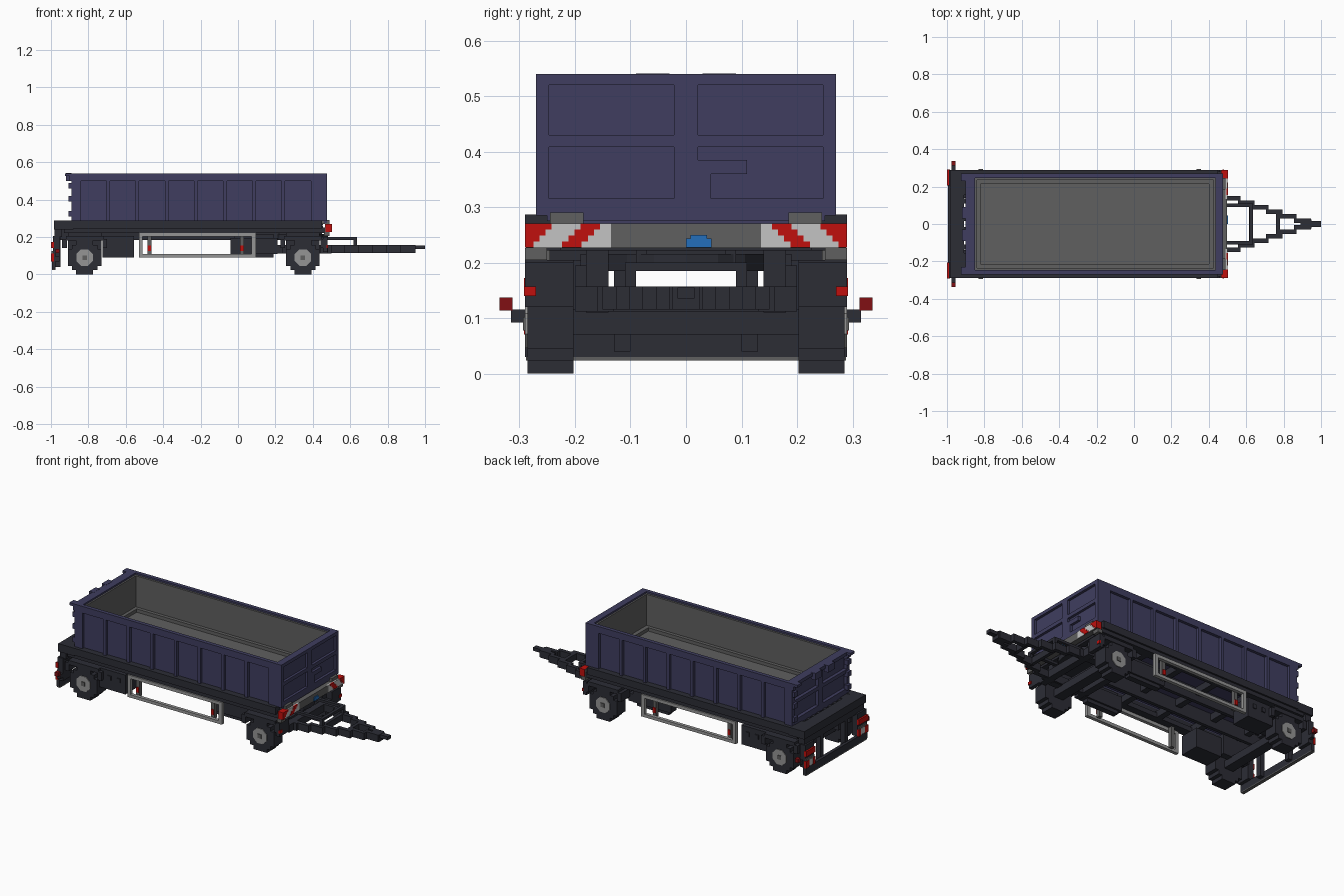
import bpy, bmesh, math
from mathutils import Matrix

old = bpy.data.objects.get("Cube")
if old:
    bpy.data.objects.remove(old, do_unlink=True)


def material(name, red, green, blue):
    m = bpy.data.materials.new(name)
    m.use_nodes = True
    m.diffuse_color = (red, green, blue, 1)
    m.node_tree.nodes["Principled BSDF"].inputs["Base Color"].default_value = (red, green, blue, 1)
    return m


navy = material("navy_paint", .05, .048, .115)
dark = material("dark_chassis", .025, .026, .036)
grey = material("mid_grey", .115, .115, .115)
silver = material("light_grey", .3, .3, .3)
white = material("white_stripe", .55, .55, .55)
red = material("bright_red", .53, .005, .004)
deep_red = material("deep_red", .22, .005, .007)
sky = material("bright_blue", .017, .156, .5)


def finish(name, mat, bm):
    mesh = bpy.data.meshes.new(name)
    bm.to_mesh(mesh)
    bm.free()
    mesh.materials.append(mat)
    obj = bpy.data.objects.new(name, mesh)
    bpy.context.scene.collection.objects.link(obj)
    return obj


def add_box(bm, x, y, z):
    centre = [(a + b) / 2 for a, b in (x, y, z)]
    size = [abs(b - a) for a, b in (x, y, z)]
    bmesh.ops.create_cube(bm, size=1, matrix=Matrix.Translation(centre) @ Matrix.Diagonal((*size, 1)))


def boxes(name, mat, items, mirror=False):
    """One object from several boxes, optionally repeated on the other side."""
    bm = bmesh.new()
    for x, y, z in items:
        add_box(bm, x, y, z)
        if mirror:
            add_box(bm, x, (-y[1], -y[0]), z)
    return finish(name, mat, bm)


def box(name, mat, x, y, z, mirror=False):
    return boxes(name, mat, [(x, y, z)], mirror)


def span(half):
    return (-half, half)


# Container shell
rear, front, half, low, top = -.89, .475, .27, .285, .54
box("container_base", navy, (rear + .01, front - .02), span(.21), (.265, .31))
box("container_sides", navy, (rear, front - .01), (.247, .253), (low, top - .01), True)
boxes("container_ends", navy, [((rear + .02, rear + .04), span(.25), (low, top - .01)),
                               ((front - .04, front - .015), span(.25), (low, top - .01))])
boxes("container_side_rim", navy, [((rear - .01, front), (.247, half), (.5, top))], True)
boxes("container_end_rim", navy, [((rear - .01, rear + .04), span(half), (.52, top)),
                                  ((front - .04, front), span(half), (.52, top))])
box("container_floor", grey, (rear + .03, front - .03), span(.24), (.305, .325))
box("container_liner", grey, (rear + .03, front - .03), (.235, .248), (.31, .53), True)
box("container_floor_step", grey, (rear + .03, front - .03), (.215, .24), (.32, .345), True)
boxes("container_end_liner", grey, [((rear + .03, rear + .05), span(.24), (.31, .53)),
                                    ((front - .05, front - .03), span(.24), (.31, .53)),
                                    ((rear + .04, rear + .07), span(.22), (.32, .345)),
                                    ((front - .075, front - .04), span(.22), (.32, .345))])

# Container side ribs at an even pitch
pitch, first = .156, -.84
ribs = [((first + i * pitch - .019, first + i * pitch), (.25, half), (low, .51)) for i in range(1, 8)]
ribs += [((rear, first), (.25, half), (low, .51)), ((first + 8 * pitch - .019, front), (.25, half), (low, .51))]
boxes("container_ribs", navy, ribs, True)

# Container end frames: posts and cross rails around four recessed panels
for name, a, b in (("front", front - .016, front), ("rear", rear, rear + .021)):
    frame = [((a, b), (s * .247, s * half), (low, top - .01)) for s in (-1, 1)]
    frame += [((a, b), span(.022), (low, top - .01))]
    frame += [((a, b), span(.25), z) for z in ((low - .01, .315), (.408, .43))]
    boxes(name + "_panel_frame", navy, frame)
boxes("front_catch", navy, [((front - .02, front), (.02, .11), (.36, .385)),
                            ((front - .02, front), (.02, .045), (.315, .37))])
boxes("rear_hinges", navy, [((rear - .035, rear), (.23, half), (.525, top)),
                            ((rear - .03, rear), (.03, .09), (.5, top + .001))], True)
boxes("door_latches", navy, [((rear - .015, rear + .01), (.235, .268), (z, z + .03))
                             for z in (.31, .39, .46)], True)

# Chassis rails and crossmembers
box("side_rail", dark, (-.97, .45), (.245, .29), (.245, .287), True)
box("side_rail_lower", dark, (-.93, .47), (.225, .28), (.222, .25), True)
box("inner_rail", dark, (-.96, .45), (.07, .09), (.185, .265), True)
boxes("crossmembers", dark, [((x, x + .035), span(.27), (.222, .262))
                             for x in (-.85, -.62, -.38, -.14, .1, .25, .42)])
box("rear_platform", dark, (-.985, -.91), span(.29), (.24, .287))
boxes("rear_slot_teeth", dark, [((-.915, -.885), (y, y + .028), (.25, .28))
                                for y in (.015, .062, .109, .156)], True)
box("rear_slot_border", dark, (-.915, -.88), (.18, .29), (.24, .285), True)
box("rear_beam", dark, (-.98, -.94), span(.28), (.2, .245))

# Striped front bumper
box("bumper", grey, (.465, .498), span(.288), (.226, .27))
box("bumper_upper_pads", grey, (.45, .49), (.185, .245), (.27, .29), True)
box("bumper_lower_pads", grey, (.46, .49), (.25, .29), (.205, .226), True)
box("bumper_white_panel", white, (.49, .5), (.135, .288), (.227, .27), True)
stripes = []
for row in range(4):
    z = .227 + row * .0108
    shift = (3 - row) * .011
    stripes.append(((.495, .502), (.155 + shift, .19 + shift), (z, z + .0108)))
    stripes.append(((.467, .502), (.242 + shift, .29), (z, z + .0108)))
boxes("bumper_red_stripes", red, stripes, True)
boxes("bumper_badge", sky, [((.495, .502), (0, .046), (.227, .243)),
                            ((.495, .502), (.008, .038), (.24, .25))])

# Stepped wheels with eight-sided hubs
step, radius, axle = .0225, .095, .09
for place, cx in (("rear", -.82), ("front", .347)):
    rows = []
    for k in range(8):
        z = k * step
        reach = round(math.sqrt(radius ** 2 - (z + step / 2 - axle) ** 2) / step) * step
        rows.append(((cx - reach, cx + reach), (.203, .286), (z, z + step)))
    boxes(place + "_tyres", dark, rows, True)
    bm = bmesh.new()
    for side in (-1, 1):
        place_hub = Matrix.Translation((cx, side * .28, axle)) @ Matrix.Rotation(math.pi / 2, 4, "X")
        bmesh.ops.create_cone(bm, cap_ends=True, segments=8, radius1=.048, radius2=.048, depth=.02,
                              matrix=place_hub @ Matrix.Rotation(math.pi / 8, 4, "Z"))
    finish(place + "_hubs", silver, bm)
    boxes(place + "_hub_caps", grey, [((cx - .012, cx + .012), (.28, .294), (axle - .012, axle + .012))], True)
    box(place + "_axle", dark, (cx - .03, cx + .03), span(.21), (.07, .115))
    boxes(place + "_mudguards", dark, [((cx - .1, cx + .1), (.203, .29), (.18, .205)),
                                       ((cx - .12, cx - .095), (.203, .29), (.14, .19)),
                                       ((cx + .095, cx + .12), (.203, .29), (.14, .19))], True)
    box(place + "_springs", dark, (cx - .09, cx + .09), (.14, .18), (.11, .23), True)

# Turntable and front steering frame
bm = bmesh.new()
bmesh.ops.create_cone(bm, cap_ends=True, segments=16, radius1=.15, radius2=.15, depth=.03,
                      matrix=Matrix.Translation((.33, 0, .2)))
finish("turntable", dark, bm)
box("steering_rails", dark, (.2, .5), (.13, .16), (.112, .157), True)
boxes("steering_crossbars", dark, [((x, x + .04), span(.2), (.112, .157)) for x in (.2, .3, .44)])
box("front_guard_flaps", dark, (.455, .478), (.203, .29), (.12, .2), True)
box("front_reflectors", red, (.473, .482), (.27, .292), (.14, .157), True)

# Drawbar narrowing in steps to the coupling
arms = []
length = .075
for i in range(6):
    x, y = .48 + i * length, .15 - i * .024
    arms.append(((x, x + length + .015), (y - .024, y), (.115, .157)))
boxes("drawbar_arms", dark, arms, True)
boxes("drawbar_crossbars", dark, [((.615, .635), span(.11), (.12, .157)),
                                  ((.76, .78), span(.065), (.12, .157))])
box("coupling_bar", dark, (.89, .95), span(.024), (.115, .157))
box("coupling_tip", dark, (.93, 1), span(.015), (.135, .155))
box("hose_rack_arms", dark, (.44, .635), (.09, .11), (.185, .2), True)
box("hose_rack_posts", dark, (.617, .635), (.09, .11), (.15, .2), True)
box("hose_rack_bar", dark, (.617, .635), span(.11), (.185, .2))

# Side guards
boxes("side_guard", silver, [((-.53, .095), (.268, .288), (.09, .108)),
                             ((-.53, .095), (.268, .288), (.203, .222)),
                             ((.073, .095), (.268, .288), (.1, .21)),
                             ((-.53, -.51), (.268, .288), (.1, .21))], True)
boxes("guard_brackets", grey, [((x, x + .022), (.245, .268), (.1, .23)) for x in (-.485, .01)], True)
boxes("guard_reflectors", red, [((x, x + .018), (.262, .274), (.125, .155)) for x in (-.483, .012)], True)

# Tool boxes, air tanks and spare carrier
box("tool_boxes", dark, (-.725, -.555), (.15, .27), (.09, .205), True)
boxes("tool_box_locks", dark, [((x, x + .022), (.265, .276), (.15, .175)) for x in (-.67, -.61)], True)
boxes("air_tanks", dark, [((-.04, .21), (.145, .2), (.11, .195)),
                          ((-.02, .19), (.155, .19), (.09, .215))], True)

# Rear lights and underrun bar
box("underrun_bar", dark, (-.995, -.975), span(.29), (.03, .072))
box("underrun_bar_edge", grey, (-.995, -.975), span(.288), (.024, .03))
box("underrun_supports", dark, (-.98, -.95), (.1, .13), (.04, .23), True)
box("light_mounts", dark, (-.99, -.955), (.205, .288), (.07, .205), True)
boxes("rear_lamps", red, [((-1, -.985), (.205, .292), (.14, .172)),
                          ((-1, -.985), (.205, .225), (.07, .112)),
                          ((-1, -.985), (.262, .292), (.07, .112))], True)
boxes("rear_white_stripes", white, [((-.998, -.985), (.225, .262), (.075, .112))], True)
box("rear_lamp_bezels", grey, (-.996, -.985), (.21, .285), (.112, .125), True)
box("marker_stems", dark, (-.975, -.955), (.28, .315), (.092, .115), True)
box("marker_lamps", deep_red, (-.976, -.954), (.313, .336), (.114, .137), True)
